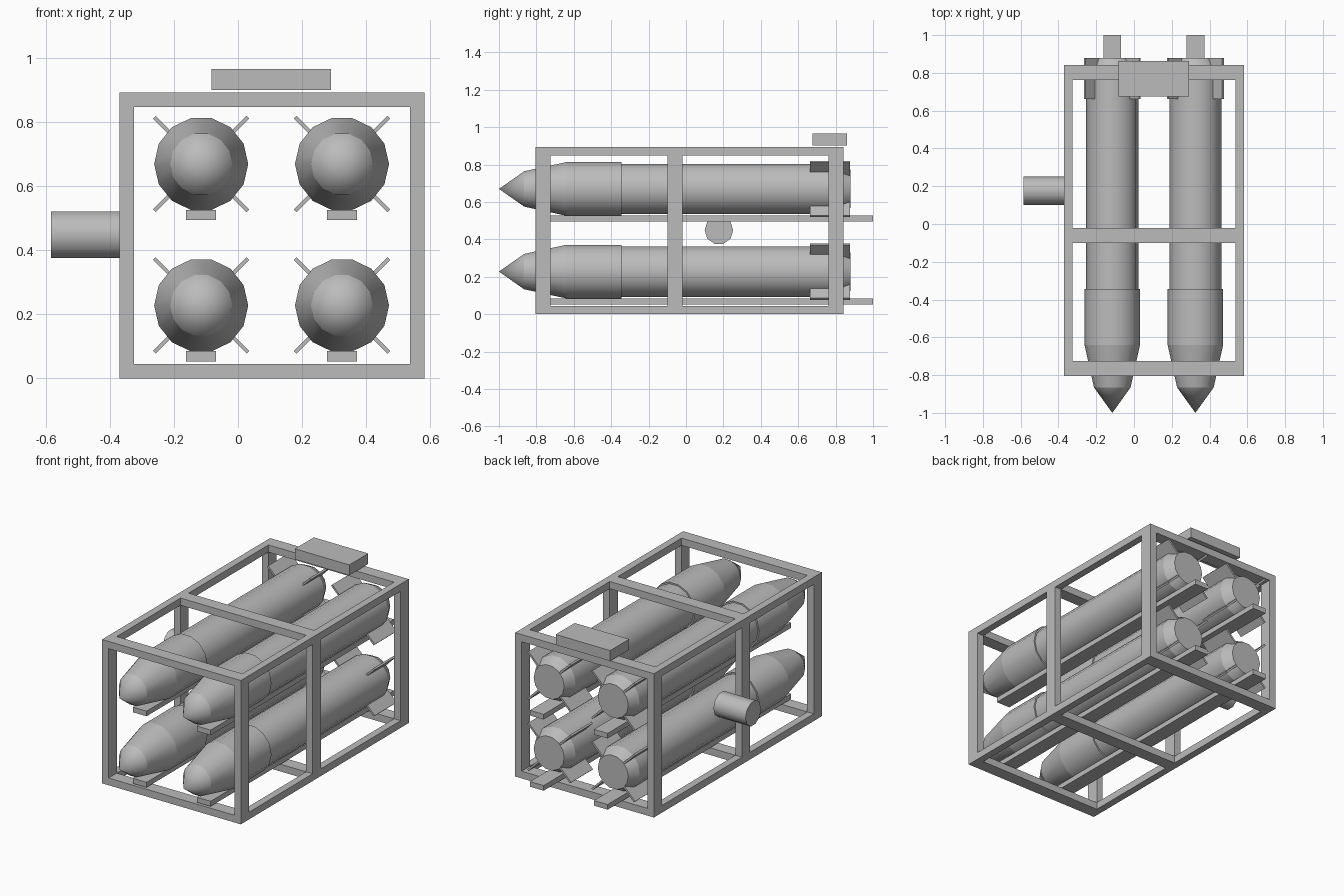
import bpy
import bmesh
from math import cos, sin, pi, radians
from mathutils import Matrix, Vector

cube = bpy.data.objects.get("Cube")
if cube:
    bpy.data.objects.remove(cube, do_unlink=True)

grey = bpy.data.materials.new("plain grey")
grey.use_nodes = True
grey.diffuse_color = (0.5, 0.5, 0.5, 1)
grey.node_tree.nodes["Principled BSDF"].inputs["Base Color"].default_value = (0.5, 0.5, 0.5, 1)


def finish(name, bm):
    """Turn a bmesh into a named grey object."""
    bmesh.ops.recalc_face_normals(bm, faces=bm.faces)
    mesh = bpy.data.meshes.new(name)
    bm.to_mesh(mesh)
    bm.free()
    mesh.materials.append(grey)
    obj = bpy.data.objects.new(name, mesh)
    bpy.context.collection.objects.link(obj)
    return obj


def add_box(bm, x, y, z, turn=None):
    """Add a box given its (low, high) limits on each axis."""
    lims = (x, y, z)
    mid = Vector([(a + b) / 2 for a, b in lims])
    size = Vector([b - a for a, b in lims])
    matrix = Matrix.Translation(mid) @ Matrix.Diagonal(size).to_4x4()
    if turn:
        matrix = turn @ matrix
    bmesh.ops.create_cube(bm, size=1, matrix=matrix)


def box(name, x, y, z):
    bm = bmesh.new()
    add_box(bm, x, y, z)
    return finish(name, bm)


def lathe(name, profile, sides):
    """Spin (y, radius) points round the y axis, smooth round, sharp at rings."""
    bm = bmesh.new()
    rings = []
    for y, r in profile:
        count = sides if r > 0 else 1
        rings.append([bm.verts.new((r * cos(2 * pi * i / sides), y, r * sin(2 * pi * i / sides)))
                      for i in range(count)])
    for a, b in zip(rings, rings[1:]):
        for i in range(sides):
            j = (i + 1) % sides
            corners = [a[i % len(a)], a[j % len(a)], b[j % len(b)], b[i % len(b)]]
            face = bm.faces.new(list(dict.fromkeys(corners)))
            face.smooth = True
    for ring in (rings[0], rings[-1]):
        if len(ring) > 1:
            bm.faces.new(ring)
    for ring in rings:
        if len(ring) > 1:
            for i in range(sides):
                bm.edges.get((ring[i], ring[i - 1])).smooth = False
    return finish(name, bm)


# Open crate frame: long bars, then posts and crossbars at three stations
LEFT, RIGHT, TOP, BAR = 0.583, -0.37, 0.893, 0.045
x_bars = ((RIGHT, RIGHT + BAR), (LEFT - BAR, LEFT))
z_bars = ((0, BAR), (TOP - BAR, TOP))
stations = ((-0.805, -0.725), (-0.1, -0.02), (0.763, 0.843))
frame = bmesh.new()
for xb in x_bars:
    for zb in z_bars:
        add_box(frame, xb, (-0.805, 0.843), zb)
for st in stations:
    for xb in x_bars:
        add_box(frame, xb, st, (BAR, TOP - BAR))
    for zb in z_bars:
        add_box(frame, (RIGHT + BAR, LEFT - BAR), st, zb)
finish("crate_frame", frame)

# Four tubes with pointed noses, each with crossed tail fins and a support rail
body_profile = [(-1.0, 0), (-0.865, 0.097), (-0.64, 0.147), (-0.345, 0.147),
                (-0.345, 0.138), (0.815, 0.138), (0.88, 0.105)]
for row, z in (("lower", 0.228), ("upper", 0.67)):
    for side, x in (("right", -0.115), ("left", 0.325)):
        tag = f"{row}_{side}"
        body = lathe(f"{tag}_body", body_profile, 14)
        fins_bm = bmesh.new()
        for k in range(4):
            turn = Matrix.Rotation(radians(45 + 90 * k), 4, 'Y')
            add_box(fins_bm, (0.1, 0.207), (0.663, 0.878), (-0.006, 0.006), turn)
        fins = finish(f"{tag}_tail_fins", fins_bm)
        rail = box(f"{tag}_rail", (-0.047, 0.047), (-0.8, 1.0), (-0.175, -0.143))
        for part in (body, fins, rail):
            part.location = (x, 0, z)

# Flat box above the rear of the crate
box("top_box", (-0.083, 0.291), (0.676, 0.862), (0.902, 0.967))

# Round drum on the right side
drum = lathe("side_drum", [(-0.11, 0.0765), (0.11, 0.0765)], 10)
drum.rotation_euler = (0, 0, pi / 2)
drum.location = (-0.475, 0.176, 0.449)
